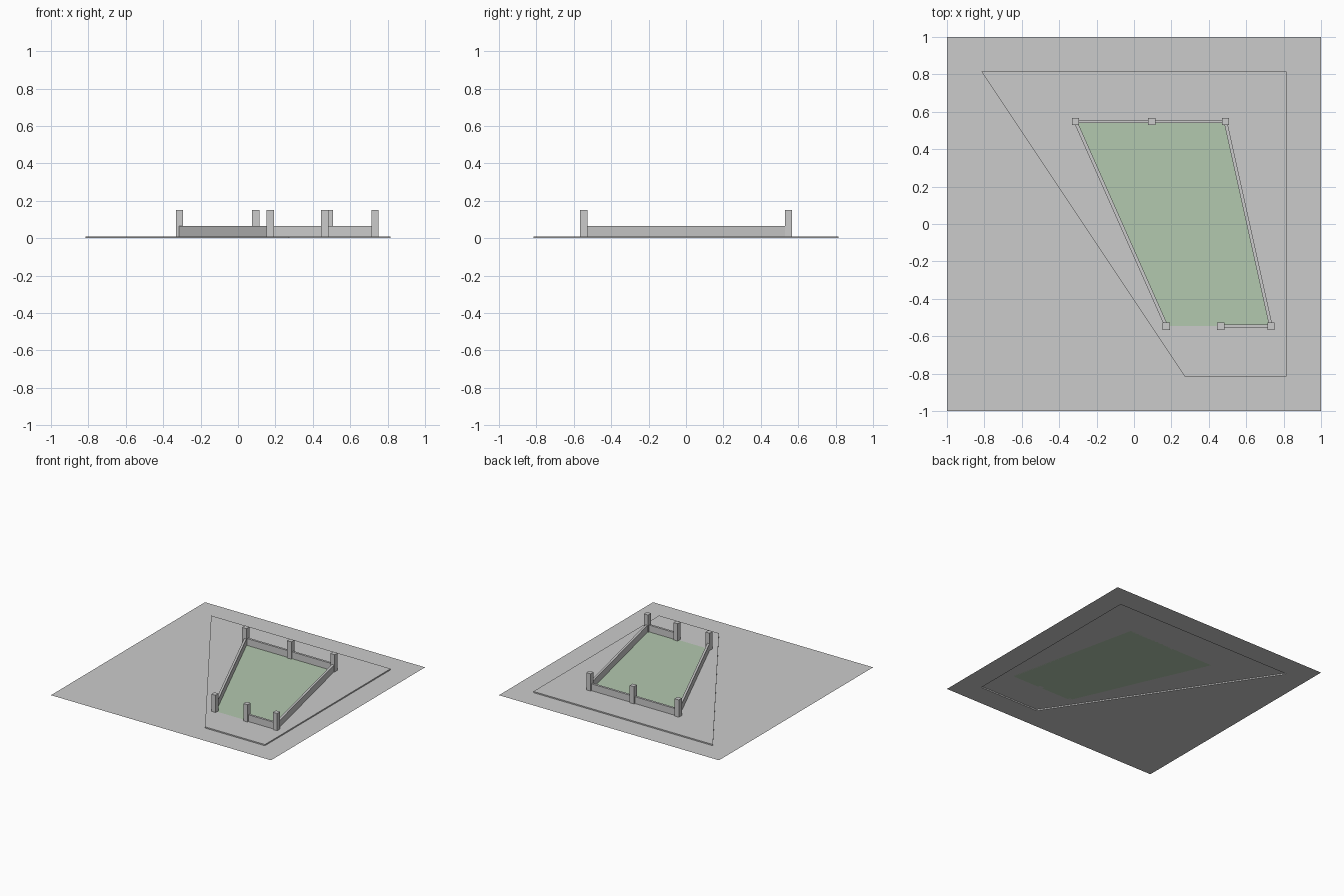
import bpy, bmesh, math
from mathutils import Matrix, Vector

if "Cube" in bpy.data.objects:
    bpy.data.objects.remove(bpy.data.objects["Cube"])

PAD_Z = 0.01      # height of the raised lot
RAIL_TOP = 0.066
POST_TOP = 0.152


def new_object(name, bm):
    mesh = bpy.data.meshes.new(name)
    bm.to_mesh(mesh)
    bm.free()
    obj = bpy.data.objects.new(name, mesh)
    bpy.context.collection.objects.link(obj)
    return obj


def box(name, center, angle, length, width, top):
    bm = bmesh.new()
    m = (Matrix.Translation((center[0], center[1], (PAD_Z + top) / 2))
         @ Matrix.Rotation(angle, 4, 'Z')
         @ Matrix.Diagonal((length, width, top - PAD_Z, 1)))
    bmesh.ops.create_cube(bm, size=1, matrix=m)
    return new_object(name, bm)


def ring(bm, points, z):
    return [bm.verts.new((x, y, z)) for x, y in points]


def bridge(bm, a, b):
    for i in range(4):
        j = (i + 1) % 4
        bm.faces.new((a[i], a[j], b[j], b[i]))


# Outlines, counter-clockwise from the front left corner
outer = [(-1, -1), (1, -1), (1, 1), (-1, 1)]
pad = [(0.272, -0.816), (0.816, -0.816), (0.816, 0.816), (-0.816, 0.816)]
yard = [(0.173, -0.546), (0.732, -0.546), (0.489, 0.548), (-0.313, 0.548)]

# Ground sheet with the raised lot, open underneath
bm = bmesh.new()
loops = [ring(bm, outer, 0), ring(bm, pad, 0),
         ring(bm, pad, PAD_Z), ring(bm, yard, PAD_Z)]
for a, b in zip(loops, loops[1:]):
    bridge(bm, a, b)
new_object("ground", bm)

# Green lawn filling the fenced yard
bm = bmesh.new()
bm.faces.new(ring(bm, yard, PAD_Z))
lawn = new_object("lawn", bm)
green = bpy.data.materials.new("lawn_green")
green.diffuse_color = (0.45, 0.58, 0.43, 1)
green.use_nodes = True
green.node_tree.nodes["Principled BSDF"].inputs["Base Color"].default_value = green.diffuse_color
lawn.data.materials.append(green)

# Fence posts: corners, the gate post and the middle back post
gate_post = (0.464, -0.546)
back_post = (0.095, 0.548)
for i, p in enumerate(yard + [gate_post, back_post]):
    box(f"fence_post_{i + 1}", p, 0, 0.039, 0.039, POST_TOP)

# Low walls between the posts, leaving the gate opening
path = [gate_post, yard[1], yard[2], back_post, yard[3], yard[0]]
for i, (p, q) in enumerate(zip(path, path[1:])):
    p, q = Vector(p), Vector(q)
    d = q - p
    box(f"fence_wall_{i + 1}", (p + q) / 2, math.atan2(d.y, d.x),
        d.length, 0.018, RAIL_TOP)
